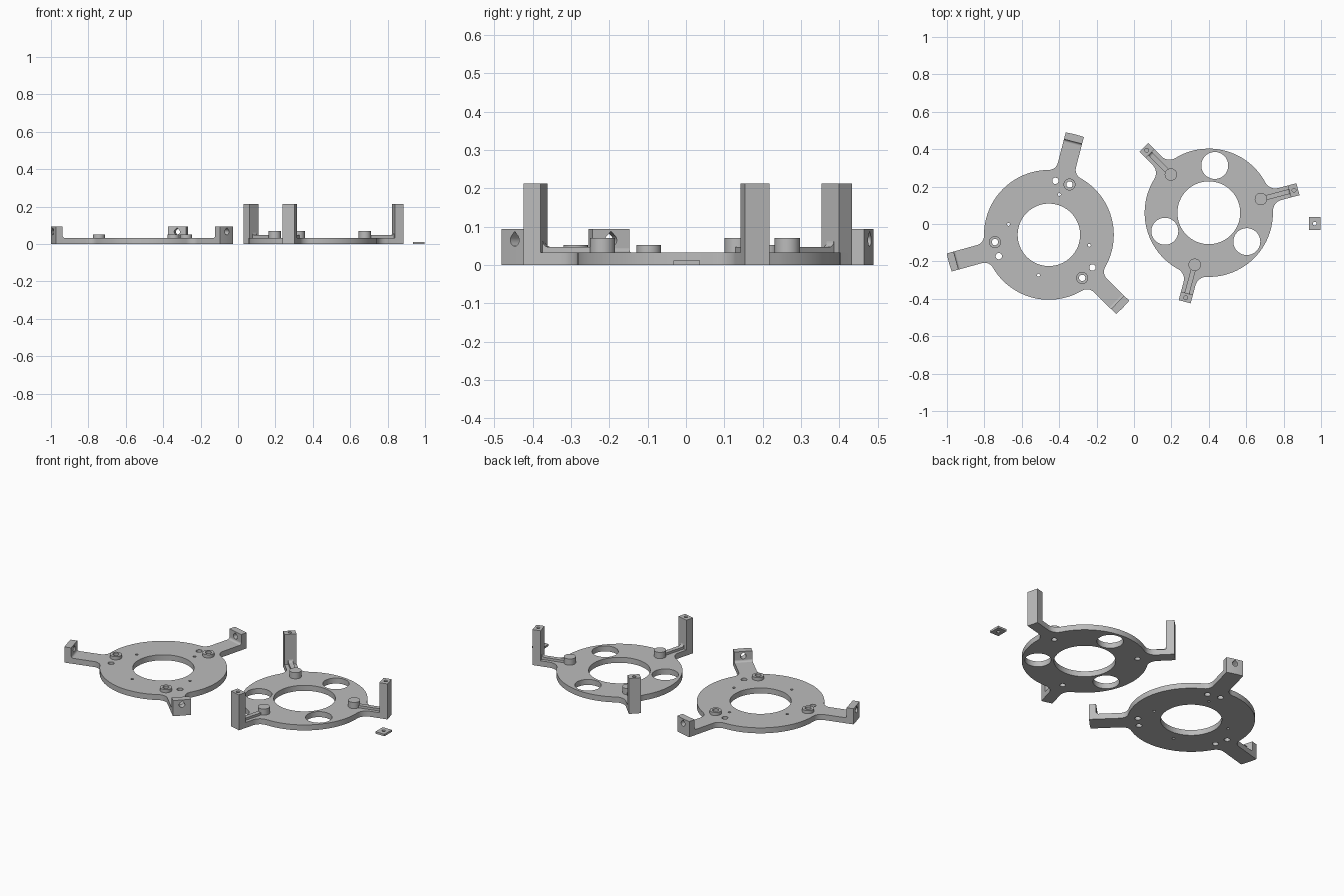
import bpy, bmesh, math
from mathutils import Matrix

if "Cube" in bpy.data.objects:
    bpy.data.objects.remove(bpy.data.objects["Cube"])

grey = bpy.data.materials.new("plain grey")
grey.diffuse_color = (0.5, 0.5, 0.5, 1)
grey.use_nodes = True
grey.node_tree.nodes["Principled BSDF"].inputs["Base Color"].default_value = grey.diffuse_color

T = 0.033                                   # plate thickness
SIDE = Matrix.Rotation(math.pi / 2, 4, 'X')  # profile (radius, height), extruded sideways
OUT = Matrix(((0, 0, 1, 0), (1, 0, 0, 0), (0, 1, 0, 0), (0, 0, 0, 1)))  # profile extruded outwards


def place(center, deg):
    return Matrix.Translation((*center, 0)) @ Matrix.Rotation(math.radians(deg), 4, 'Z')


def arc(cx, cy, r, a0, a1, n):
    return [(cx + r * math.cos(a0 + (a1 - a0) * i / n),
             cy + r * math.sin(a0 + (a1 - a0) * i / n)) for i in range(n + 1)]


def circle(cx, cy, r, n=32):
    return arc(cx, cy, r, 0, 2 * math.pi, n)[:-1]


def prism(name, pts, lo, hi, matrix=Matrix()):
    bm = bmesh.new()
    face = bm.faces.new([bm.verts.new((x, y, lo)) for x, y in pts])
    top = bmesh.ops.extrude_face_region(bm, geom=[face])["geom"]
    bmesh.ops.translate(bm, vec=(0, 0, hi - lo),
                        verts=[v for v in top if isinstance(v, bmesh.types.BMVert)])
    bmesh.ops.transform(bm, matrix=matrix, verts=bm.verts)
    bmesh.ops.recalc_face_normals(bm, faces=bm.faces)
    mesh = bpy.data.meshes.new(name)
    bm.to_mesh(mesh)
    bm.free()
    mesh.materials.append(grey)
    ob = bpy.data.objects.new(name, mesh)
    bpy.context.collection.objects.link(ob)
    return ob


def finish(ob, cutters=()):
    """Cut the holes, then smooth the round walls."""
    bpy.ops.object.select_all(action='DESELECT')
    bpy.context.view_layer.objects.active = ob
    ob.select_set(True)
    for c in cutters:
        mod = ob.modifiers.new("hole", 'BOOLEAN')
        mod.operation, mod.solver, mod.object = 'DIFFERENCE', 'EXACT', c
        bpy.ops.object.modifier_apply(modifier=mod.name)
    bpy.ops.object.shade_smooth_by_angle(angle=math.radians(30))
    return ob


def discard(cutters):
    for c in cutters:
        bpy.data.objects.remove(c)


def hole(center, deg, dist, r, lo=-0.1, hi=0.3, n=24):
    ob = prism("hole_cutter", circle(dist, 0, r, n), lo, hi, place(center, deg))
    ob.hide_render = True
    return ob


def tip_points(h, tip, curved):
    if not curved:
        return [(tip, -h), (tip, h)]
    a = math.asin(h / tip)
    return arc(0, 0, tip, -a, a, 6)


def outline(R, first, h, tip, f, curved):
    """Disc with three filleted arms."""
    c = h + f
    x = math.sqrt((R + f) ** 2 - c * c)
    th = math.atan2(c, x)
    fil = arc(x, -c, f, math.pi - th, math.pi / 2, 6)
    arm = fil + tip_points(h, tip, curved) + [(px, -py) for px, py in reversed(fil)]
    pts = []
    for k in range(3):
        a = math.radians(first + 120 * k)
        pts += [(px * math.cos(a) - py * math.sin(a), px * math.sin(a) + py * math.cos(a)) for px, py in arm]
        pts += arc(0, 0, R, a + th, a + math.radians(120) - th, 24)[1:-1]
    return pts


# ---- Lower ring plate with short drilled tabs ----
A, A0 = (-0.455, -0.058), 75.5
cut = [hole(A, 0, 0, 0.167, n=64)]
for k in range(3):
    cut += [hole(A, A0 - 7.8 + 120 * k, 0.291, 0.017), hole(A, A0 + 7.6 + 120 * k, 0.291, 0.017)]
cut += [hole(A, A0 + 90 * k, 0.223, 0.008, n=16) for k in range(4)]
plate = prism("tab_ring_plate", outline(0.347, A0, 0.05, 0.555, 0.05, True), 0, T, place(A, 0))
finish(plate, cut)
discard(cut)

for k in range(3):
    deg = A0 + 120 * k
    m = place(A, deg)
    # upright tab with a teardrop hole
    drop = arc(0, 0.065, 0.016, math.radians(135), math.radians(405), 20) + [(0, 0.065 + 0.016 * 1.414)]
    dc = [prism("teardrop_cutter", drop, 0.45, 0.62, m @ OUT)]
    finish(prism("tab", [(0.515, -0.05)] + tip_points(0.05, 0.555, True) + [(0.515, 0.05)], T, 0.094, m), dc)
    discard(dc)
    # fillet at the foot of the tab
    finish(prism("tab_fillet", [(0.515, T)] + arc(0.503, T + 0.012, 0.012, 0, -math.pi / 2, 5),
                 -0.05, 0.05, m @ SIDE))
    # raised boss
    bc = [hole(A, deg - 7.8, 0.291, 0.017)]
    finish(prism("boss", circle(0.291, 0, 0.032), T, 0.052, place(A, deg - 7.8)), bc)
    discard(bc)

# ---- Upper ring plate with tall posts ----
B, B0 = (0.40, 0.06), 14.8
cut = [hole(B, 0, 0, 0.168, n=64)]
for k in range(3):
    cut += [hole(B, 82.8 + 120 * k, 0.255, 0.072, n=48), hole(B, B0 + 120 * k, 0.288, 0.016)]
plate = prism("post_ring_plate", outline(0.343, B0, 0.033, 0.493, 0.06, False), 0, T, place(B, 0))
finish(plate, cut)
discard(cut)

for k in range(3):
    deg = B0 + 120 * k
    m = place(B, deg)
    # tall post with a blind screw hole in the top
    pc = [hole(B, deg, 0.471, 0.010, 0.15, 0.3)]
    finish(prism("post", [(0.446, -0.033), (0.493, -0.033), (0.493, 0.033), (0.446, 0.033)], T, 0.213, m), pc)
    discard(pc)
    # peg, hollow from below
    gc = [hole(B, deg, 0.288, 0.016, -0.1, 0.055)]
    finish(prism("peg", circle(0.288, 0, 0.033), T, 0.07, m), gc)
    discard(gc)
    # stiffening rib running from peg to post
    rib = [(0.316, T), (0.446, T)] + arc(0.431, 0.062, 0.015, 0, -math.pi / 2, 5) + [(0.316, 0.047)]
    finish(prism("rib", rib, -0.013, 0.013, m @ SIDE))

# ---- Loose square washer ----
wc = [hole((0.966, 0.002), 0, 0, 0.010)]
finish(prism("square_washer", [(0.936, -0.033), (0.996, -0.033), (0.996, 0.037), (0.936, 0.037)], 0, 0.012), wc)
discard(wc)
